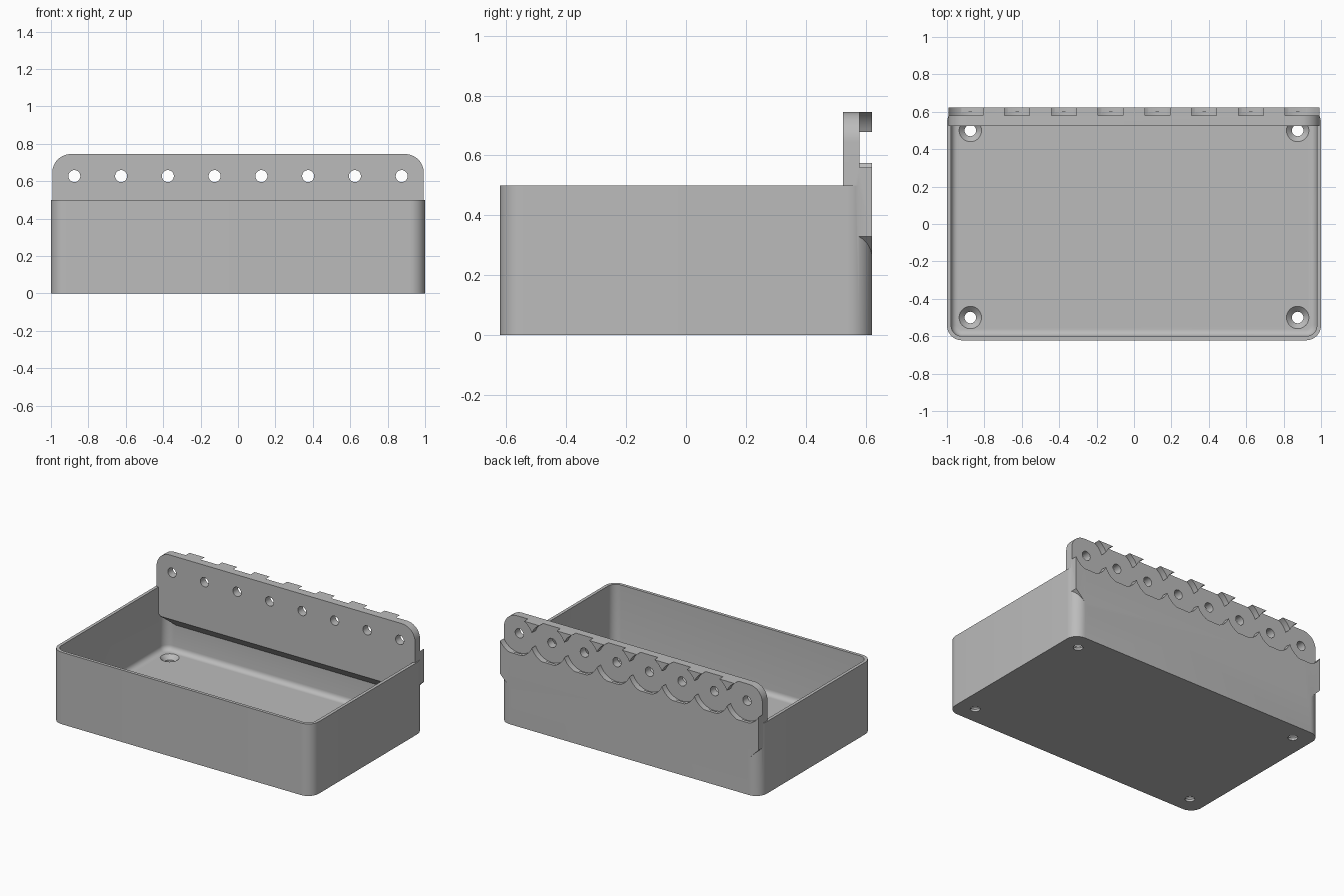
import bpy, bmesh, math

if "Cube" in bpy.data.objects:
    bpy.data.objects.remove(bpy.data.objects["Cube"], do_unlink=True)

HX, HY, HEIGHT = 1.0, 0.622, 0.5      # tray half sizes and height
WALL, FLOOR, CORNER, FILLET = 0.022, 0.045, 0.08, 0.035
PITCH, HOLE_Z = 0.25, 0.627           # row of mounting holes

grey = bpy.data.materials.new("plain_grey")
grey.use_nodes = True
grey.diffuse_color = (0.5, 0.5, 0.5, 1)
grey.node_tree.nodes["Principled BSDF"].inputs["Base Color"].default_value = (0.5, 0.5, 0.5, 1)


def finish(name, bm):
    bmesh.ops.recalc_face_normals(bm, faces=bm.faces)
    mesh = bpy.data.meshes.new(name)
    bm.to_mesh(mesh)
    bm.free()
    mesh.materials.append(grey)
    ob = bpy.data.objects.new(name, mesh)
    bpy.context.collection.objects.link(ob)
    return ob


def prism(name, points, place, start, end):
    """Extrude a flat outline; place(a, b, depth) gives each 3D point."""
    bm = bmesh.new()
    rings = [[bm.verts.new(place(a, b, d)) for a, b in points] for d in (start, end)]
    for ring in rings:
        bm.faces.new(ring)
    n = len(points)
    for i in range(n):
        j = (i + 1) % n
        bm.faces.new((rings[0][i], rings[0][j], rings[1][j], rings[1][i]))
    return finish(name, bm)


def combine(target, other, operation):
    mod = target.modifiers.new("combine", "BOOLEAN")
    mod.operation, mod.solver, mod.object = operation, "EXACT", other
    bpy.ops.object.select_all(action="DESELECT")
    bpy.context.view_layer.objects.active = target
    target.select_set(True)
    bpy.ops.object.modifier_apply(modifier=mod.name)
    bpy.data.objects.remove(other, do_unlink=True)


def arc(cx, cy, r, a0, a1, steps):
    angles = [math.radians(a0 + (a1 - a0) * i / steps) for i in range(steps + 1)]
    return [(cx + r * math.cos(a), cy + r * math.sin(a)) for a in angles]


def circle(cx, cy, r, steps):
    return arc(cx, cy, r, 0, 360, steps)[:-1]


def along_y(a, b, d):
    return (a, d, b)


def along_x(a, b, d):
    return (d, a, b)


# Open tray: rounded rectangles lofted up the outside and down the inside
def make_tray():
    sections = [(0, 0), (0, HEIGHT), (WALL, HEIGHT)]
    for i in range(7):
        a = math.radians(90 * i / 6)
        sections.append((WALL + FILLET * (1 - math.cos(a)),
                         FLOOR + FILLET * (1 - math.sin(a))))
    bm = bmesh.new()
    rings = []
    for inset, z in sections:
        r = CORNER - inset
        ring = []
        for k, (sx, sy) in enumerate(((1, 1), (-1, 1), (-1, -1), (1, -1))):
            ring += arc(sx * (HX - CORNER), sy * (HY - CORNER), r, 90 * k, 90 * k + 90, 10)
        rings.append([bm.verts.new((x, y, z)) for x, y in ring])
    for low, high in zip(rings, rings[1:]):
        for i in range(len(low)):
            j = (i + 1) % len(low)
            bm.faces.new((low[i], low[j], high[j], high[i]))
    bm.faces.new(rings[0])
    bm.faces.new(rings[-1])
    return finish("tray", bm)


tray = make_tray()

# Mounting plate: rounded top corners, tapered lower ends
PX, TOP, FRONT, STEP = 0.993, 0.745, 0.525, 0.58
R = 0.1
half = [(PX - 0.1, 0.23), (PX, 0.33)] + arc(PX - R, TOP - R, R, 0, 90, 12)
outline = half + [(-x, z) for x, z in reversed(half)]
plate = prism("mounting_plate", outline, along_y, FRONT, HY)

# Sloped underside of the plate inside the tray
wedge = prism("wedge_cutter", [(0.5, 0.325), (0.5, 0.1), (0.61, 0.1), (0.61, 0.215)],
              along_x, -1.1, 1.1)
combine(plate, wedge, "DIFFERENCE")

# Round recesses in the back, and through holes
for i in range(8):
    x = (i - 3.5) * PITCH
    recess = prism("recess_cutter", circle(x, HOLE_Z, 0.1355, 64), along_y, STEP, 0.8)
    combine(plate, recess, "DIFFERENCE")
    hole = prism("hole_cutter", circle(x, HOLE_Z, 0.032, 32), along_y, 0.4, 0.8)
    combine(plate, hole, "DIFFERENCE")

combine(tray, plate, "UNION")
tray.name = "tray_with_mounting_plate"

# Countersunk holes in the floor corners
for sx in (-1, 1):
    for sy in (-1, 1):
        bm = bmesh.new()
        rings = []
        for r, z in ((0.031, -0.1), (0.031, 0.016), (0.07, 0.055)):
            rings.append([bm.verts.new((x, y, z))
                          for x, y in circle(sx * 0.875, sy * 0.5, r, 32)])
        for low, high in zip(rings, rings[1:]):
            for i in range(32):
                j = (i + 1) % 32
                bm.faces.new((low[i], low[j], high[j], high[i]))
        bm.faces.new(rings[0])
        bm.faces.new(rings[-1])
        combine(tray, finish("countersink_cutter", bm), "DIFFERENCE")

# Smooth the rounded surfaces, keep edges crisp
bpy.ops.object.select_all(action="DESELECT")
bpy.context.view_layer.objects.active = tray
tray.select_set(True)
bpy.ops.object.shade_smooth_by_angle(angle=math.radians(30))
